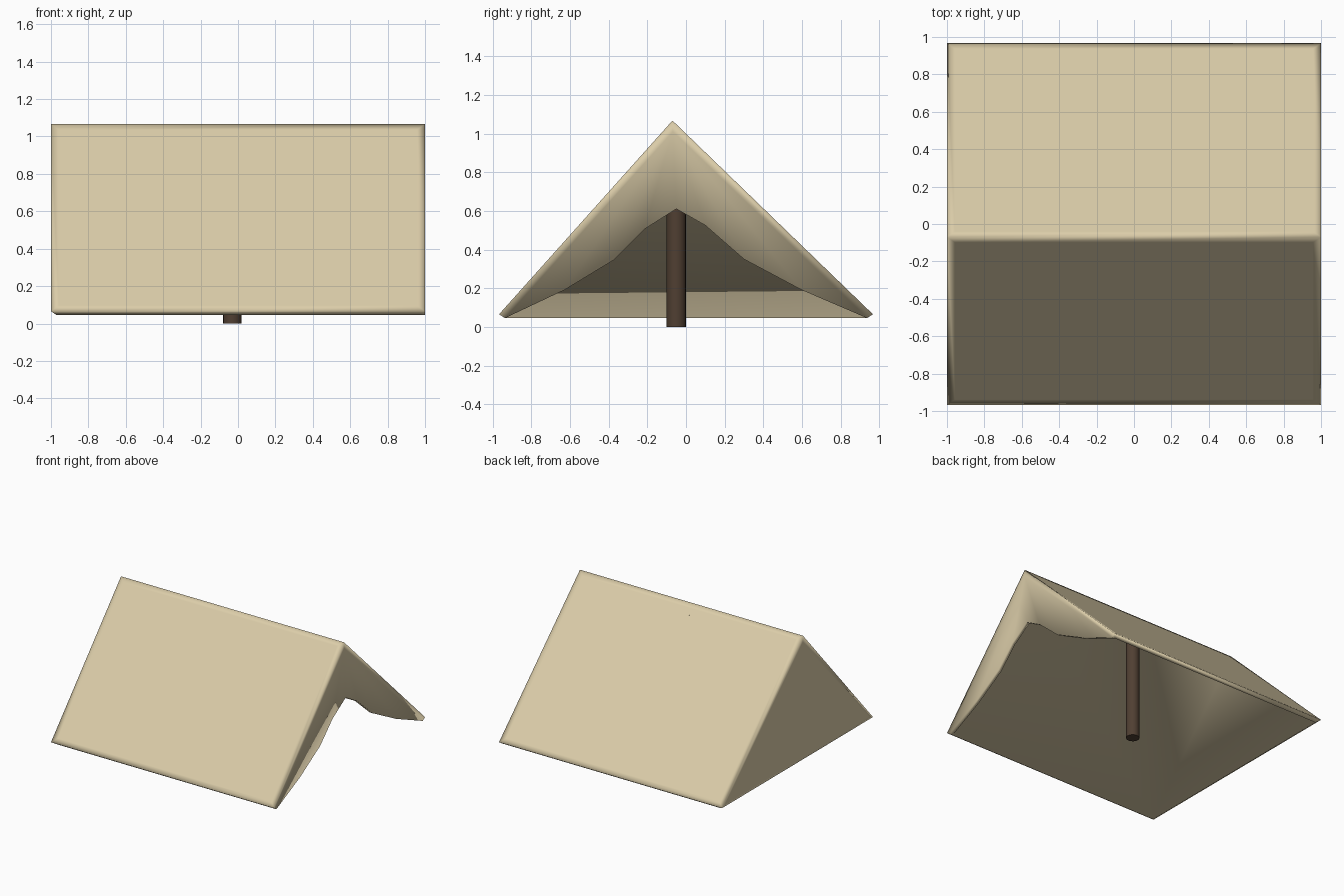
import bpy, bmesh, math

if "Cube" in bpy.data.objects:
    bpy.data.objects.remove(bpy.data.objects["Cube"])


def paint(obj, name, color):
    mat = bpy.data.materials.new(name)
    mat.diffuse_color = color
    mat.use_nodes = True
    mat.node_tree.nodes["Principled BSDF"].inputs["Base Color"].default_value = mat.diffuse_color
    obj.data.materials.append(mat)


# Tent cross-sections in (y, z): outer skin, inner skin, doorway arch
OUTER = [(-0.967, 0.065), (-0.07, 1.067), (0.967, 0.065)]
INNER = [(-0.937, 0.045), (-0.068, 1.01), (0.937, 0.045)]
ARCH = [(0.60, 0.19), (0.30, 0.35), (0.10, 0.525), (-0.05, 0.61),
        (-0.215, 0.505), (-0.375, 0.345), (-0.63, 0.19)]
THICK = 0.03

bm = bmesh.new()


def ring(x, pts):
    return [bm.verts.new((x, y, z)) for y, z in pts]


ob, of = ring(-1, OUTER), ring(1, OUTER)                    # outer back / front
ib, inn = ring(-1 + THICK, INNER), ring(1 - THICK, INNER)   # inner back / front
door = ring(1, INNER)                                       # inner line on front face
arch_o, arch_i = ring(1, ARCH), ring(1 - THICK, ARCH)

# Roof slopes, outside and inside, plus roof edge strip on the front
outer_faces = []
for i in (0, 1):
    outer_faces.append(bm.faces.new((ob[i], of[i], of[i + 1], ob[i + 1])))
    bm.faces.new((ib[i], ib[i + 1], inn[i + 1], inn[i]))
    bm.faces.new((of[i], door[i], door[i + 1], of[i + 1]))

# Closed end wall
outer_faces.append(bm.faces.new(ob))
bm.faces.new(ib)
bm.faces.new((ob[0], ob[2], ib[2], ib[0]))

# Open end wall with arched doorway
bm.faces.new([door[0], door[1], door[2]] + arch_o)
bm.faces.new([inn[0], inn[1], inn[2]] + arch_i)
rim_o = [door[2]] + arch_o + [door[0]]
rim_i = [inn[2]] + arch_i + [inn[0]]
for k in range(len(rim_o) - 1):
    bm.faces.new((rim_o[k], rim_o[k + 1], rim_i[k + 1], rim_i[k]))

# Eave hems
for i in (0, 2):
    bm.faces.new((ob[i], of[i], door[i], inn[i], ib[i]))

# Support loops keep the outer panels flat under smooth shading
bmesh.ops.recalc_face_normals(bm, faces=bm.faces[:])
bmesh.ops.inset_individual(bm, faces=outer_faces, thickness=0.06)
bmesh.ops.triangulate(bm, faces=[f for f in bm.faces if len(f.verts) > 4])
for f in bm.faces:
    f.smooth = True

mesh = bpy.data.meshes.new("tent_canvas")
bm.to_mesh(mesh)
bm.free()
canvas = bpy.data.objects.new("tent_canvas", mesh)
bpy.context.collection.objects.link(canvas)
paint(canvas, "canvas_cloth", (0.70, 0.60, 0.39, 1))

# Centre pole, up to the ridge
bpy.ops.mesh.primitive_cylinder_add(vertices=16, radius=0.05, depth=1.0,
                                    location=(-0.03, -0.05, 0.5))
pole = bpy.context.object
pole.name = "tent_pole"
bpy.ops.object.shade_smooth_by_angle(angle=math.radians(40))
paint(pole, "pole_wood", (0.08, 0.05, 0.032, 1))
